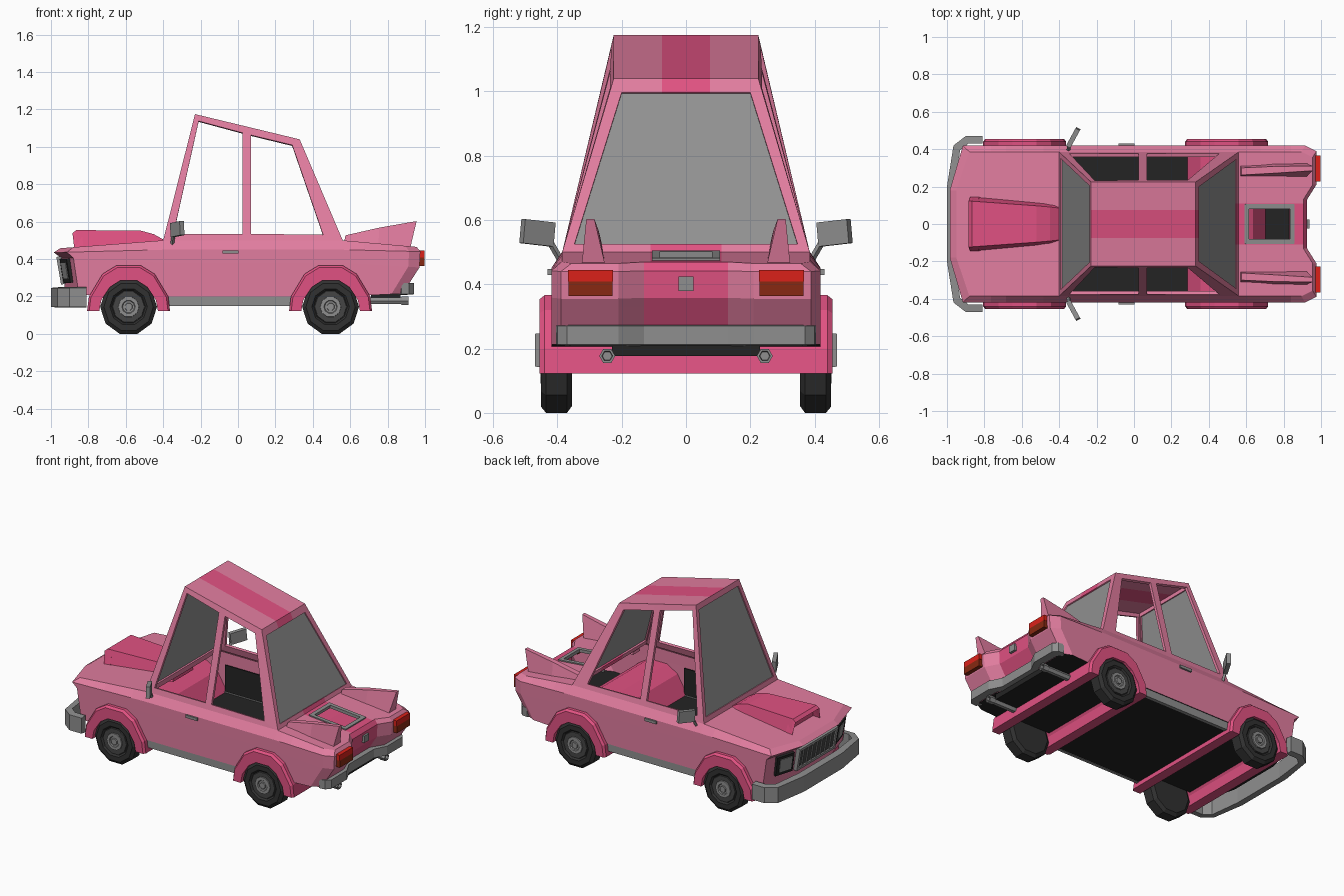
import bpy, bmesh, math
from mathutils import Vector, Matrix, Euler

if "Cube" in bpy.data.objects:
    bpy.data.objects.remove(bpy.data.objects["Cube"])

def material(name, r, g, b):
    m = bpy.data.materials.new(name)
    lin = [c / 12.92 if c <= .04045 else ((c + .055) / 1.055) ** 2.4 for c in (r, g, b)]
    m.diffuse_color = (*lin, 1)
    m.use_nodes = True
    m.node_tree.nodes["Principled BSDF"].inputs["Base Color"].default_value = m.diffuse_color
    return m

PINK = material("body_pink", .885, .49, .625)
DEEP = material("deep_pink", .88, .32, .51)
GLASS = material("window_grey", .57, .57, .57)
METAL = material("metal_grey", .56, .56, .56)
TYRE = material("tyre_black", .19, .19, .19)
DARK = material("underbody_black", .14, .14, .14)
RIM = material("rim_grey", .27, .27, .27)
RED = material("lamp_red", .86, .13, .10)
BROWN = material("lamp_dark_red", .53, .16, .07)

def finish(name, bm, *mats):
    bmesh.ops.recalc_face_normals(bm, faces=bm.faces)
    me = bpy.data.meshes.new(name)
    bm.to_mesh(me)
    bm.free()
    for m in mats:
        me.materials.append(m)
    ob = bpy.data.objects.new(name, me)
    bpy.context.collection.objects.link(ob)
    return ob

def skin(bm, rings):
    """Bridge closed rings of points with quads; returns the vertex rings."""
    vr = [[bm.verts.new(p) for p in r] for r in rings]
    n = len(vr[0])
    for a, b in zip(vr, vr[1:]):
        for i in range(n):
            j = (i + 1) % n
            bm.faces.new((a[i], a[j], b[j], b[i]))
    return vr

def loft(name, rings, mat):
    bm = bmesh.new()
    vr = skin(bm, rings)
    bm.faces.new(vr[0])
    bm.faces.new(vr[-1])
    return finish(name, bm, mat)

def box(name, c, size, mat, rot=(0, 0, 0)):
    bm = bmesh.new()
    M = Matrix.Translation(c) @ Euler(rot).to_matrix().to_4x4() @ Matrix.Diagonal((*size, 1))
    bmesh.ops.create_cube(bm, size=1, matrix=M)
    return finish(name, bm, mat)

def lathe(name, origin, axis, profile, n, mat):
    """Rings of n sides along x or y; profile = (offset, radius)."""
    ox, oy, oz = origin
    rings = []
    for d, r in profile:
        ang = [2 * math.pi * (i + .5) / n - math.pi / 2 for i in range(n)]
        rings.append([(ox + r * math.cos(a), oy + d, oz + r * math.sin(a)) if axis == 'y' else
                      (ox + d, oy + r * math.cos(a), oz + r * math.sin(a)) for a in ang])
    return loft(name, rings, mat)

def cut(bm, axis, value):
    co, no = Vector(), Vector()
    co[axis], no[axis] = value, 1
    bmesh.ops.bisect_plane(bm, geom=bm.verts[:] + bm.edges[:] + bm.faces[:], plane_co=co, plane_no=no)

WHEELS = (-.585, .495)

# body shell: stacked plan outlines, front to rear
def outline(xf, xr, w, zf, zm, zr):
    half = [(xf, .18), (xf + .07, w), (-.4, w), (.56, w), (xr - .06, w),
            (xr, w - .03), (xr, .21), (xr - .05, .13)]
    def z(x):
        if x < -.4:
            return zm + (zf - zm) * (x + .4) / (xf + .4)
        return zm if x <= .56 else zm + (zr - zm) * (x - .56) / (xr - .56)
    return [(x, y, z(x)) for x, y in half] + [(x, -y, z(x)) for x, y in reversed(half)]

bm = bmesh.new()
levels = [outline(-.92, .88, .418, .21, .20, .215), outline(-.95, .97, .419, .41, .38, .355),
          outline(-.985, .975, .419, .435, .45, .44), outline(-.95, .955, .386, .458, .50, .465)]
vr = skin(bm, levels)
floor_face = bm.faces.new(vr[0])
floor_face.material_index = 2
top = vr[-1]
bm.faces.new(top[:3] + top[-3:])      # hood
bm.faces.new(top[3:13])               # rear deck
for x in WHEELS:
    for d in (-.18, -.1, .1, .18):
        cut(bm, 0, x + d)
for z in (.24, .33):
    cut(bm, 2, z)
for x in (.61, .84):
    cut(bm, 0, x)
for y in (-.11, -.085, .085, .11):
    cut(bm, 1, y)
bm.normal_update()
gone = []
for f in bm.faces:
    c = f.calc_center_median()
    for x in WHEELS:                  # wheel openings
        d = abs(c.x - x)
        if (d < .18 and c.z < .24) or (d < .1 and c.z < .33):
            gone.append(f)
    if .61 < c.x < .84 and abs(c.y) < .085 and c.z > .44:
        gone.append(f)                # deck hatch
    if f.material_index == 0 and c.x > .56:
        if abs(c.y) < .11 or (abs(c.y) < .13 and abs(f.normal.x) > .5):
            f.material_index = 1      # rear stripe
bmesh.ops.delete(bm, geom=list(set(gone)), context='FACES')
finish("body", bm, PINK, DEEP, DARK)

# cabin frame: two open side frames, windscreen and rear frames, roof
def roof(x):
    return 1.175 - .241 * (min(max(x, -.23), .33) + .23)
def side(x, z, s):
    return (x, s * (.385 - .16 * (z - .5) / (roof(x) - .5)), z)
def front(y, z, o=0):
    return (-.40 + .252 * (z - .5) + o, y, z)
def rear(y, z, o=0):
    return (.56 - .426 * (z - .5) - o, y, z)

bm = bmesh.new()
def quad(*pts):
    bm.faces.new([bm.verts.new(p) for p in pts])
O = [(-.4025, .49), (-.23, 1.175), (.025, roof(.025)), (.07, roof(.07)), (.33, 1.04),
     (.564, .49), (.07, .49), (.025, .49)]
W = [(-.345, .535), (-.21, 1.138), (.025, 1.075), (.025, .535),
     (.07, .535), (.07, 1.063), (.29, 1.01), (.455, .53)]
P = O + W
for s in (1, -1):
    for q in ((0, 1, 9, 8), (1, 2, 10, 9), (0, 8, 11, 7), (7, 11, 12, 6), (11, 10, 13, 12),
              (2, 3, 13, 10), (3, 4, 14, 13), (4, 5, 15, 14), (5, 6, 12, 15)):
        quad(*[side(*P[i], s) for i in q])
def ring(fn, outer, inner):
    a, b = [[fn(-w0, z0), fn(w0, z0), fn(w1, z1), fn(-w1, z1)] for w0, z0, w1, z1 in (outer, inner)]
    for i in range(4):
        j = (i + 1) % 4
        quad(a[i], a[j], b[j], b[i])
ring(front, (.3874, .49, .225, 1.175), (.35, .53, .205, 1.14))
ring(rear, (.388, .49, .225, 1.04), (.347, .525, .2, .997))
quad(side(*O[1], 1), side(*O[2], 1), side(*O[3], 1), side(*O[4], 1),
     side(*O[4], -1), side(*O[3], -1), side(*O[2], -1), side(*O[1], -1))
bmesh.ops.remove_doubles(bm, verts=bm.verts[:], dist=.003)
for y in (-.11, -.075, .075, .11):
    cut(bm, 1, y)
for f in bm.faces:
    c = f.calc_center_median()
    if (abs(c.y) < .075 and c.z > .99 and c.x > -.2) or (abs(c.y) < .11 and c.z < .6 and c.x > .5):
        f.material_index = 1          # roof stripe
cabin = finish("cabin_frame", bm, PINK, DEEP)
mod = cabin.modifiers.new("thickness", 'SOLIDIFY')
mod.thickness = .018
mod.offset = -1

# glass panes
for name, fn, (w0, z0, w1, z1) in (("windscreen", front, (.355, .525, .21, 1.145)),
                                   ("rear_window", rear, (.353, .52, .204, 1.002))):
    bm = bmesh.new()
    quad(fn(-w0, z0, .008), fn(w0, z0, .008), fn(w1, z1, .008), fn(-w1, z1, .008))
    finish(name, bm, GLASS)

# wheel arches running the full width, outer rim chamfered at both ends
arch = [(.222, .122), (.212, .2), (.14, .32), (.065, .366)]
inner = [(.157, .122), (.146, .18), (.1, .25), (.045, .285)]
def arch_ring(x0, y, k):
    out = [(x * (1 - k), z - k * max(z - .12, 0)) for x, z in arch]
    prof = out + [(-x, z) for x, z in reversed(out)] + [(-x, z) for x, z in inner] + inner[::-1]
    return [(x0 + x, y, z) for x, z in prof]
for x0, name in zip(WHEELS, ("front_arch", "rear_arch")):
    loft(name, [arch_ring(x0, y, k) for y, k in ((-.455, .05), (-.44, 0), (.44, 0), (.455, .05))], DEEP)
    box("wheel_well_floor", (x0, 0, .2), (.32, .70, .012), DARK)

# wheels
for x0 in WHEELS:
    for s in (1, -1):
        o = (x0, 0, .1445)
        lathe("tyre", o, 'y', [(s * d, r) for d, r in ((.355, .13), (.37, .152), (.435, .152),
              (.451, .132), (.451, .1), (.44, .09))], 10, TYRE)
        lathe("rim", o, 'y', [(s * .42, .092), (s * .446, .085)], 10, RIM)
        lathe("hub", o, 'y', [(s * .43, .058), (s * .453, .055), (s * .453, .036), (s * .447, .032)], 10, METAL)
        lathe("hub_cap", o, 'y', [(s * .44, .024), (s * .455, .02)], 8, METAL)

# hood scoop with recessed mouth
rings = [[(xb, -w, .455), (xt, -w + .025, z), (xt, w - .025, z), (xb, w, .455)]
         for xb, xt, w, z in ((-.875, -.885, .148, .538), (-.865, -.865, .147, .555),
                              (-.52, -.52, .122, .552), (-.45, -.45, .116, .533), (-.40, -.40, .11, .505))]
bm = bmesh.new()
vr = skin(bm, rings)
mouth = bm.faces.new(vr[0])
bm.faces.new(vr[-1])
bmesh.ops.inset_individual(bm, faces=[mouth], thickness=.018)
bmesh.ops.translate(bm, verts=mouth.verts[:], vec=(.05, 0, 0))
finish("hood_scoop", bm, DEEP)

# tail fins, lamps, mirrors, handles, exhausts, headlamps, sills, inner door liners
for s in (1, -1):
    loft("tail_fin", [[(xb, s * .25, .455), (xt, s * a, z), (xt, s * b, z), (xb, s * .325, .455)]
         for xb, xt, a, b, z in ((.56, .575, .262, .30, .527), (.75, .755, .272, .308, .568),
                                 (.92, .955, .285, .31, .603))], PINK)
    box("tail_lamp_upper", (.972, s * .297, .427), (.05, .14, .036), RED)
    box("tail_lamp_lower", (.972, s * .297, .386), (.05, .136, .046), BROWN)
    box("mirror", (-.325, s * .462, .56), (.026, .108, .075), METAL, (s * .1, 0, -s * .5))
    loft("mirror_arm", [[(x - .01, s * y, z), (x, s * (y + .012), z), (x + .01, s * y, z), (x, s * (y - .012), z)]
         for x, y, z in ((-.352, .39, .475), (-.345, .425, .535))], METAL)
    box("door_handle", (-.04, s * .421, .438), (.085, .018, .018), METAL)
    lathe("exhaust", (0, s * .245, .177), 'x', [(.68, .021), (.87, .021), (.875, .025), (.912, .025),
          (.912, .017), (.89, .015)], 6, METAL)
    box("headlamp_recess", (-.908, s * .285, .34), (.036, .13, .13), DARK, (0, -.17, -s * .29))
    box("headlamp", (-.918, s * .285, .34), (.025, .09, .09), METAL, (0, -.17, -s * .29))
    box("sill", (-.04, s * .403, .178), (.68, .02, .056), METAL)
    box("door_liner", (-.04, s * .405, .29), (.67, .006, .18), DARK)

# underbody
box("underbody", (-.04, 0, .178), (.66, .79, .05), DARK)
box("rear_tank", (.79, 0, .195), (.16, .46, .035), DARK)

# bumpers: plan path swept with a rectangular section
def bumper(name, outer, inner, z0, z1):
    path = list(zip(outer, inner))
    path += [((a[0], -a[1]), (b[0], -b[1])) for a, b in reversed(path)]
    loft(name, [[(*a, z0 + .004), (*a, z1 - .004), (*b, z1), (*b, z0)] for a, b in path], METAL)

bumper("front_bumper", [(-.81, .47), (-.90, .47), (-.965, .42), (-1, .2)],
       [(-.81, .43), (-.885, .43), (-.93, .395), (-.955, .19)], .14, .25)
bumper("rear_bumper", [(.875, .405), (.915, .40), (.94, .37), (.94, .21), (.90, .13)],
       [(.855, .37), (.875, .37), (.89, .35), (.89, .2), (.85, .12)], .208, .275)

# grille with bars
tilt = (0, -.17, 0)
box("grille_back", (-.940, 0, .34), (.02, .36, .12), RIM, tilt)
for dz in (-.065, .065):
    box("grille_rail", (-.943 - dz * .17, 0, .34 + dz), (.032, .40, .018), METAL, tilt)
for i in range(9):
    edge = i in (0, 8)
    box("grille_bar", (-.943, -.19 + i * .0475, .34), (.032 if edge else .026, .02 if edge else .01, .13), METAL, tilt)

# rear badge plate and hatch frame
box("rear_plate", (.922, 0, .402), (.03, .048, .045), METAL)
for dx in (-.122, .122):
    box("hatch_frame_end", (.724 + dx, 0, .483 - dx * .0886), (.025, .21, .02), METAL, (0, .088, 0))
for y in (-.094, .094):
    box("hatch_frame_side", (.724, y, .483), (.26, .025, .02), METAL, (0, .088, 0))
